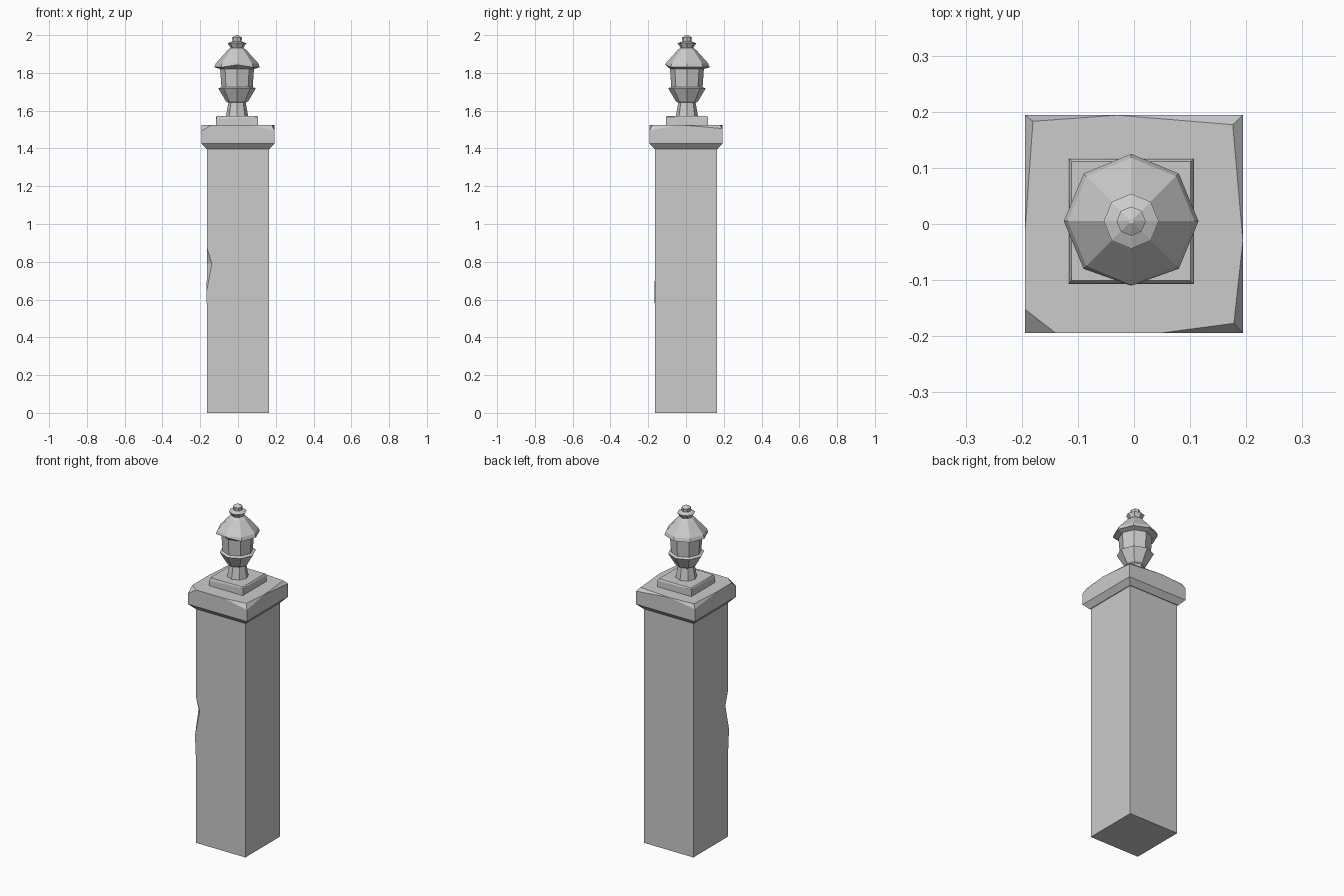
import bpy, bmesh, math

if "Cube" in bpy.data.objects:
    bpy.data.objects.remove(bpy.data.objects["Cube"])

CX, CY = -0.005, 0.005   # finial axis


def finish(bm, name):
    bmesh.ops.recalc_face_normals(bm, faces=bm.faces[:])
    me = bpy.data.meshes.new(name)
    bm.to_mesh(me)
    bm.free()
    ob = bpy.data.objects.new(name, me)
    bpy.context.collection.objects.link(ob)
    return ob


def square(h, z, cx=0.0, cy=0.0):
    return [(cx + sx * h, cy + sy * h, z)
            for sx, sy in ((-1, -1), (1, -1), (1, 1), (-1, 1))]


def hull(name, points):
    bm = bmesh.new()
    for p in points:
        bm.verts.new(p)
    bmesh.ops.convex_hull(bm, input=bm.verts[:])
    bmesh.ops.dissolve_limit(bm, angle_limit=0.01, verts=bm.verts[:], edges=bm.edges[:])
    return finish(bm, name)


def lathe(name, profile, sides=8):
    bm = bmesh.new()
    rings = []
    for r, z in profile:
        rings.append([bm.verts.new((CX + r * math.cos(2 * math.pi * i / sides),
                                    CY + r * math.sin(2 * math.pi * i / sides), z))
                      for i in range(sides)])
    for a, b in zip(rings, rings[1:]):
        for i in range(sides):
            j = (i + 1) % sides
            bm.faces.new((a[i], a[j], b[j], b[i]))
    bm.faces.new(rings[0])
    bm.faces.new(rings[-1])
    return finish(bm, name)


# Shaft with a chip knocked out of the front left edge
H, T = 0.163, 1.40
bm = bmesh.new()
b = [bm.verts.new(p) for p in square(H, 0)]
t = [bm.verts.new(p) for p in square(H, T)]
low = bm.verts.new((-H, -H, 0.49))
bulge = bm.verts.new((-H - 0.004, -H - 0.004, 0.64))
chip_front = bm.verts.new((-0.138, -H, 0.79))
chip_left = bm.verts.new((-H, -0.138, 0.79))
high = bm.verts.new((-H, -H, 0.87))
for f in (b[::-1], t, (b[1], b[2], t[2], t[1]), (b[2], b[3], t[3], t[2]),
          (b[0], b[1], t[1], t[0], high, chip_front, bulge, low),
          (b[3], b[0], low, bulge, chip_left, high, t[0], t[3]),
          (bulge, chip_front, chip_left), (high, chip_left, chip_front)):
    bm.faces.new(f)
finish(bm, "shaft")

# Cap stone: flared underside, worn top edges and corners
C, Z = 0.194, 1.525
top = [(-0.18, 0.183), (-0.03, C), (0.176, 0.177), (C, -0.03), (0.178, -0.177),
       (0.05, -C), (-0.14, -C), (-C, -0.152), (-C, -0.01)]
drops = [(-C, -C, 1.492), (C, -C, 1.495), (C, C, 1.505), (-C, C, 1.50)]
hull("cap_stone", square(0.167, 1.397) + square(C, 1.427) + drops
     + [(x, y, Z) for x, y in top])

# Small plinth under the finial, with slightly worn top edges
hull("finial_plinth", square(0.112, 1.52, CX, CY)
     + [(CX - 0.111, CY - 0.111, 1.554), (CX + 0.111, CY - 0.111, 1.566),
        (CX + 0.111, CY + 0.111, 1.562), (CX - 0.111, CY + 0.111, 1.566)]
     + square(0.106, 1.572, CX, CY))

# Octagonal urn finial
lathe("finial_urn", [(0.060, 1.565), (0.057, 1.580), (0.046, 1.642), (0.058, 1.648),
                     (0.099, 1.718), (0.083, 1.725), (0.090, 1.825)])
roof = lathe("finial_roof", [(0.088, 1.820), (0.120, 1.830), (0.113, 1.850),
                             (0.050, 1.920), (0.034, 1.933), (0.049, 1.957),
                             (0.024, 1.967), (0.026, 1.987), (0.004, 2.0)])
# Nick in the front of the roof rim
nick = roof.data.vertices[8 + 6]
nick.co.z += 0.013
nick.co.y += 0.005
